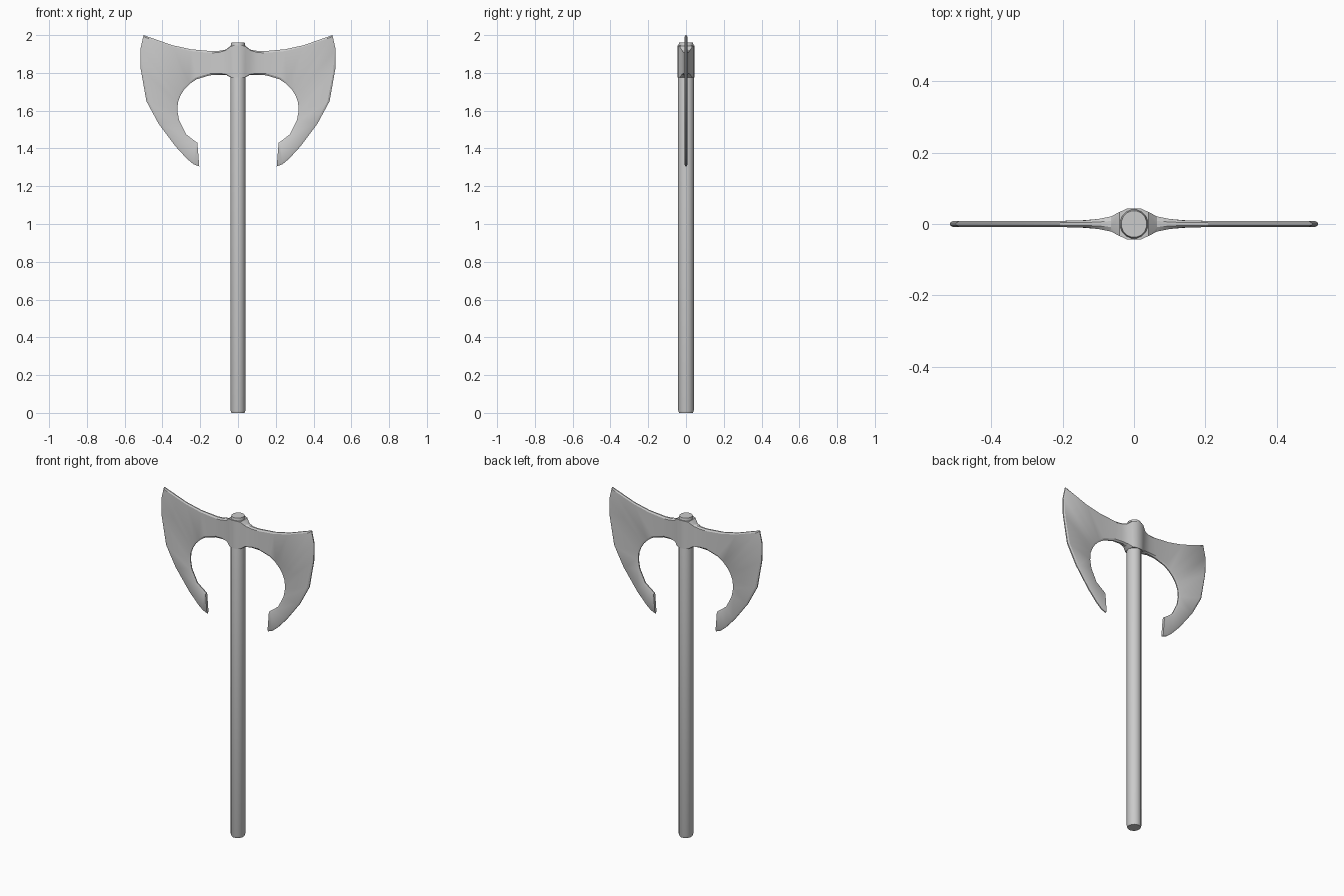
import bpy, bmesh, math
from mathutils import Vector

if "Cube" in bpy.data.objects:
    bpy.data.objects.remove(bpy.data.objects["Cube"])


def make_object(name, bm, angle=35):
    bmesh.ops.recalc_face_normals(bm, faces=bm.faces)
    mesh = bpy.data.meshes.new(name)
    bm.to_mesh(mesh)
    bm.free()
    ob = bpy.data.objects.new(name, mesh)
    bpy.context.collection.objects.link(ob)
    bpy.ops.object.select_all(action='DESELECT')
    bpy.context.view_layer.objects.active = ob
    ob.select_set(True)
    bpy.ops.object.shade_smooth_by_angle(angle=math.radians(angle))
    return ob


def loft(bm, rings, cap_start=True, cap_end=True):
    loops = [[bm.verts.new(p) for p in ring] for ring in rings]
    n = len(loops[0])
    for a, b in zip(loops, loops[1:]):
        for i in range(n):
            j = (i + 1) % n
            bm.faces.new((a[i], a[j], b[j], b[i]))
    if cap_start:
        bm.faces.new(loops[0])
    if cap_end:
        bm.faces.new(loops[-1])


# Handle: slightly oval shaft, softened at both ends
SIDES = 16
bm = bmesh.new()
shaft = [(0.0, 0.036), (0.012, 0.040), (1.94, 0.040), (1.96, 0.036)]
loft(bm, [[(r * math.cos(2 * math.pi * (i + 0.5) / SIDES),
            1.05 * r * math.sin(2 * math.pi * (i + 0.5) / SIDES), z)
           for i in range(SIDES)] for z, r in shaft])
make_object("handle", bm)

# Axe head: stations of outer point, inner point, half thickness, rim bevel
stations = [
    ((0.00, 1.945), (0.00, 1.775), 0.044, 0),
    ((0.02, 1.945), (0.02, 1.775), 0.043, 0),
    ((0.04, 1.942), (0.037, 1.775), 0.034, 0),
    ((0.065, 1.923), (0.06, 1.788), 0.021, 0.004),
    ((0.10, 1.917), (0.10, 1.79), 0.014, 0.008),
    ((0.14, 1.915), (0.15, 1.787), 0.010, 0.01),
    ((0.25, 1.925), (0.22, 1.766), 0.008, 0.01),
    ((0.35, 1.947), (0.255, 1.742), 0.008, 0.01),
    ((0.50, 2.00), (0.285, 1.712), 0.008, 0.015),
    ((0.517, 1.925), (0.305, 1.68), 0.008, 0.012),
    ((0.515, 1.82), (0.318, 1.645), 0.008, 0.012),
    ((0.485, 1.65), (0.321, 1.60), 0.008, 0.012),
    ((0.42, 1.53), (0.312, 1.55), 0.008, 0.012),
    ((0.33, 1.41), (0.275, 1.475), 0.008, 0.012),
    ((0.27, 1.345), (0.245, 1.452), 0.008, 0.012),
    ((0.235, 1.316), (0.225, 1.437), 0.008, 0.012),
    ((0.205, 1.305), (0.215, 1.43), 0.008, 0.012),
]
rings = []
for outer, inner, t, bevel in stations:
    o = Vector((outer[0], 0, outer[1]))
    i = Vector((inner[0], 0, inner[1]))
    step = (i - o).normalized() * bevel
    rim = t * 0.4 if bevel else t
    half = [(o, rim), (o + step + (Vector((0, 0, -0.002)) if not bevel else Vector()), t),
            (i - step + (Vector((0, 0, 0.002)) if not bevel else Vector()), t), (i, rim)]
    rings.append([p + Vector((0, -y, 0)) for p, y in half] +
                 [p + Vector((0, y, 0)) for p, y in reversed(half)])

bm = bmesh.new()
loft(bm, rings, cap_start=False)
head = make_object("axe_head", bm, 25)
mirror = head.modifiers.new("mirror", 'MIRROR')
mirror.use_axis[0] = True
mirror.use_clip = True
